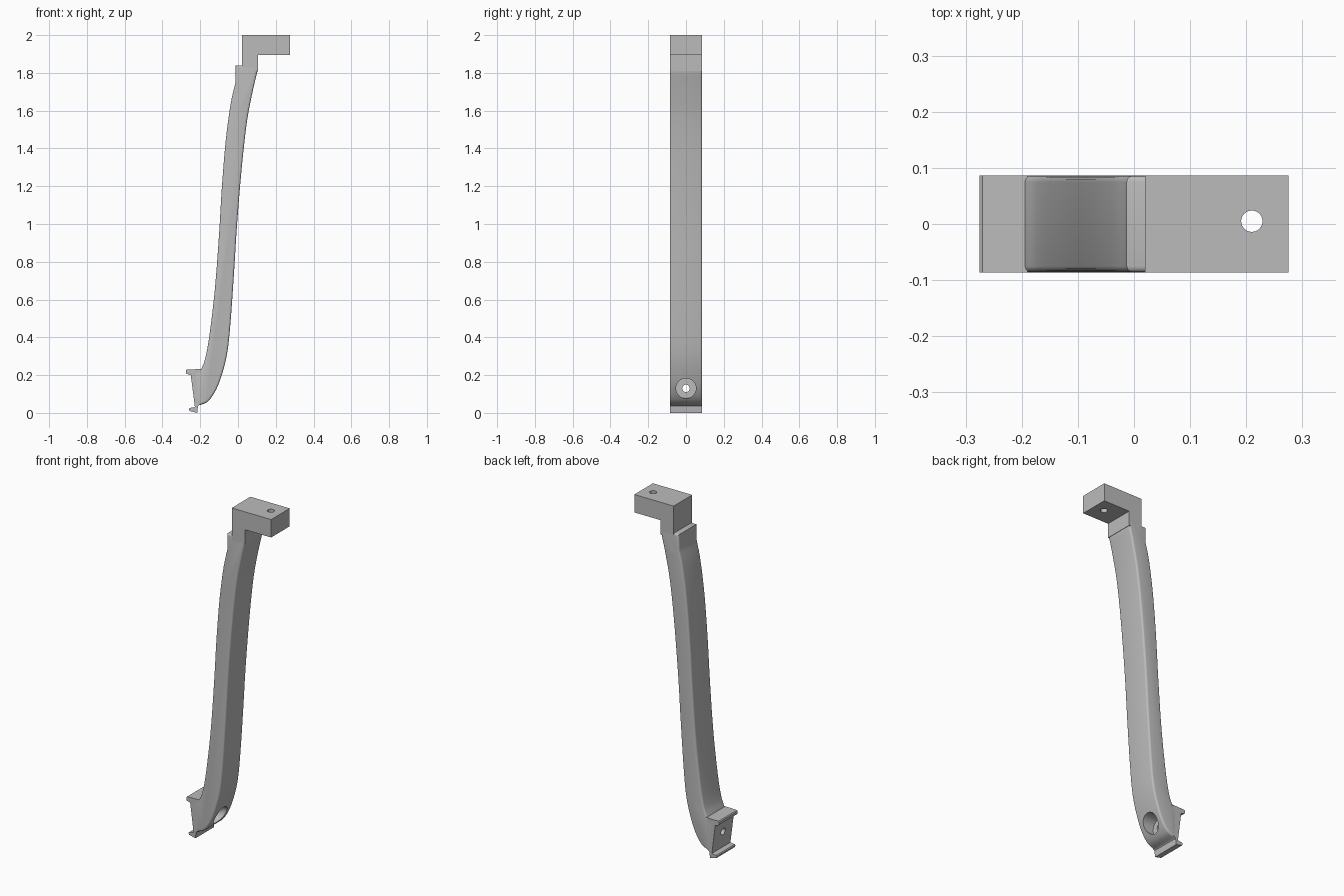
import bpy, bmesh, math
from mathutils import Vector

cube = bpy.data.objects.get("Cube")
if cube:
    bpy.data.objects.remove(cube)

W = 0.086  # half width of the whole bracket

grey = bpy.data.materials.new("plain_grey")
grey.use_nodes = True
colour = (0.5, 0.5, 0.5, 1)
grey.diffuse_color = colour
grey.node_tree.nodes["Principled BSDF"].inputs["Base Color"].default_value = colour


def smooth_path(points, steps=5):
    """Catmull-Rom curve through the points."""
    p = [Vector(q) for q in points]
    p = [2 * p[0] - p[1]] + p + [2 * p[-1] - p[-2]]
    out = []
    for a, b, c, d in zip(p, p[1:], p[2:], p[3:]):
        for i in range(steps):
            t = i / steps
            out.append(0.5 * (2 * b + (c - a) * t + (2 * a - 5 * b + 4 * c - d) * t ** 2
                              + (3 * b - a - 3 * c + d) * t ** 3))
    return out + [p[-2]]


def extrude_profile(name, profile, half, round_edges=0.0):
    """Extrude an x-z outline along y and optionally round its two rims."""
    bm = bmesh.new()
    verts = [bm.verts.new((q[0], -half, q[1])) for q in profile]
    face = bm.faces.new(verts)
    ext = bmesh.ops.extrude_face_region(bm, geom=[face])
    moved = [v for v in ext["geom"] if isinstance(v, bmesh.types.BMVert)]
    bmesh.ops.translate(bm, verts=moved, vec=(0, 2 * half, 0))
    bmesh.ops.recalc_face_normals(bm, faces=bm.faces[:])
    if round_edges:
        rims = [e for e in bm.edges if abs(e.verts[0].co.y - e.verts[1].co.y) < 1e-6]
        bmesh.ops.bevel(bm, geom=rims, offset=round_edges, segments=4,
                        profile=0.5, affect='EDGES', clamp_overlap=True)
    mesh = bpy.data.meshes.new(name)
    bm.to_mesh(mesh)
    bm.free()
    obj = bpy.data.objects.new(name, mesh)
    bpy.context.collection.objects.link(obj)
    mesh.materials.append(grey)
    return obj


def cut_hole(targets, name, radius, depth, location, along_x=False):
    bpy.ops.mesh.primitive_cylinder_add(vertices=40, radius=radius, depth=depth, location=location,
                                        rotation=(0, math.pi / 2 if along_x else 0, 0))
    cutter = bpy.context.object
    cutter.name = name
    cutter.hide_render = True
    cutter.hide_viewport = True
    cutter.data.materials.append(grey)
    for target in targets:
        mod = target.modifiers.new(name, 'BOOLEAN')
        mod.operation = 'DIFFERENCE'
        mod.solver = 'EXACT'
        mod.object = cutter


# Curved arm with rounded edges
outer = smooth_path([(0.103, 1.81), (0.075, 1.69), (0.047, 1.54), (0.02, 1.3), (-0.005, 1.0),
                     (-0.02, 0.76), (-0.038, 0.5), (-0.055, 0.33), (-0.08, 0.22),
                     (-0.115, 0.125), (-0.16, 0.06), (-0.215, 0.037)])
inner = smooth_path([(-0.195, 0.23), (-0.173, 0.29), (-0.15, 0.42), (-0.122, 0.66), (-0.1, 0.95),
                     (-0.085, 1.2), (-0.064, 1.45), (-0.038, 1.64), (-0.013, 1.75)])
arm = extrude_profile("curved_arm", [(0.103, 1.84)] + outer + [(-0.222, 0.06), (-0.235, 0.215)]
                      + inner + [(-0.013, 1.84)], W, 0.018)

# Square mounting head
head = extrude_profile("mounting_head", [(0.02, 1.81), (0.105, 1.81), (0.105, 1.895), (0.275, 1.895),
                                         (0.275, 2.0), (0.02, 2.0)], W)

# Foot plate with an upper flange and a lower lip
foot = extrude_profile("foot_clip", [(-0.19, 0.232), (-0.27, 0.23), (-0.275, 0.225), (-0.275, 0.21),
                                     (-0.27, 0.206), (-0.25, 0.2), (-0.228, 0.03), (-0.256, 0.026),
                                     (-0.26, 0.02), (-0.257, 0.01), (-0.216, 0.0), (-0.212, 0.036),
                                     (-0.2, 0.045), (-0.205, 0.2)], W)

# Screw holes and the recess for the lower screw head
cut_hole([head], "head_hole_cutter", 0.019, 0.4, (0.21, 0.005, 1.95))
cut_hole([arm, foot], "foot_hole_cutter", 0.02, 0.6, (-0.2, 0, 0.13), True)
cut_hole([arm], "recess_cutter", 0.053, 0.3, (-0.025, 0, 0.13), True)

for obj in (arm, head, foot):
    bpy.ops.object.select_all(action='DESELECT')
    obj.select_set(True)
    bpy.context.view_layer.objects.active = obj
    bpy.ops.object.shade_smooth_by_angle(angle=math.radians(30))
